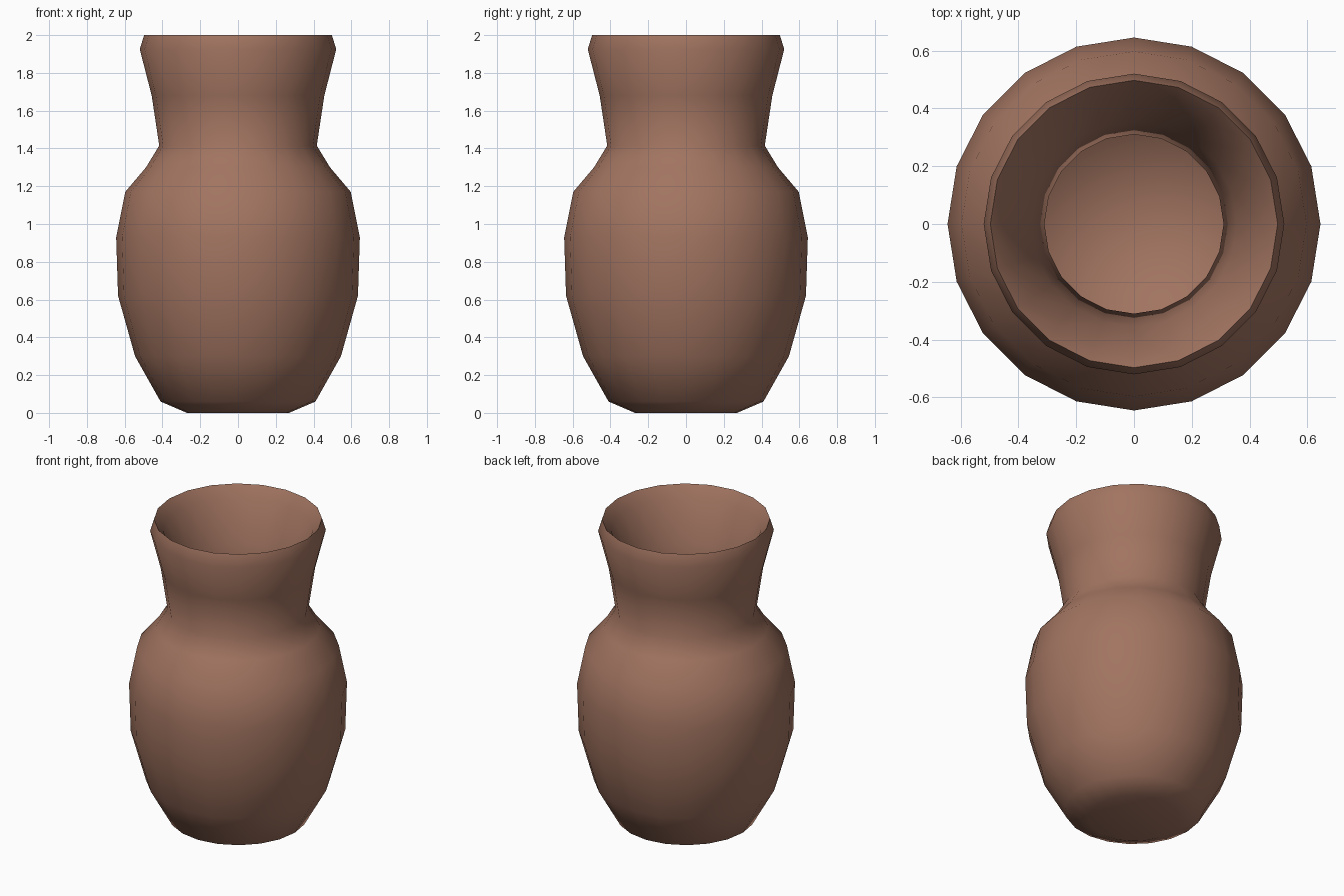
import bpy
import bmesh
from math import radians, tau
from mathutils import Matrix, Vector

cube = bpy.data.objects.get("Cube")
if cube:
    bpy.data.objects.remove(cube)

SIDES = 20

# Fired clay colour
clay = bpy.data.materials.new("brown clay")
clay.use_nodes = True
colour = (0.36, 0.175, 0.118, 1)
clay.diffuse_color = colour
shader = next(n for n in clay.node_tree.nodes if n.type == "BSDF_PRINCIPLED")
shader.inputs["Base Color"].default_value = colour
shader.inputs["Roughness"].default_value = 0.8

# Wall profile as (radius, height): outside going up, over the lip, inside going down
outside = [(0, 0), (0.27, 0.0), (0.41, 0.06), (0.545, 0.3), (0.635, 0.62),
           (0.645, 0.93), (0.597, 1.17), (0.487, 1.3), (0.417, 1.415),
           (0.457, 1.68), (0.52, 1.925), (0.497, 2.0)]
inside = [(0.445, 1.93), (0.355, 1.67), (0.31, 1.42), (0.345, 1.34),
          (0.49, 1.14), (0.54, 0.92), (0.53, 0.63), (0.445, 0.34),
          (0.33, 0.12), (0, 0.1)]

# Turn the profile around the upright axis
bm = bmesh.new()
points = [bm.verts.new((r, 0, z)) for r, z in outside + inside]
edges = [bm.edges.new(pair) for pair in zip(points, points[1:])]
bmesh.ops.spin(bm, geom=points + edges, cent=(0, 0, 0), axis=(0, 0, 1),
               angle=tau, steps=SIDES, use_duplicate=False)
bmesh.ops.remove_doubles(bm, verts=bm.verts, dist=0.001)
bmesh.ops.recalc_face_normals(bm, faces=bm.faces)

mesh = bpy.data.meshes.new("vase")
bm.to_mesh(mesh)
bm.free()
mesh.materials.append(clay)

vase = bpy.data.objects.new("vase", mesh)
bpy.context.collection.objects.link(vase)
bpy.ops.object.select_all(action="DESELECT")
vase.select_set(True)
bpy.context.view_layer.objects.active = vase
bpy.ops.object.shade_smooth_by_angle(angle=radians(65))
